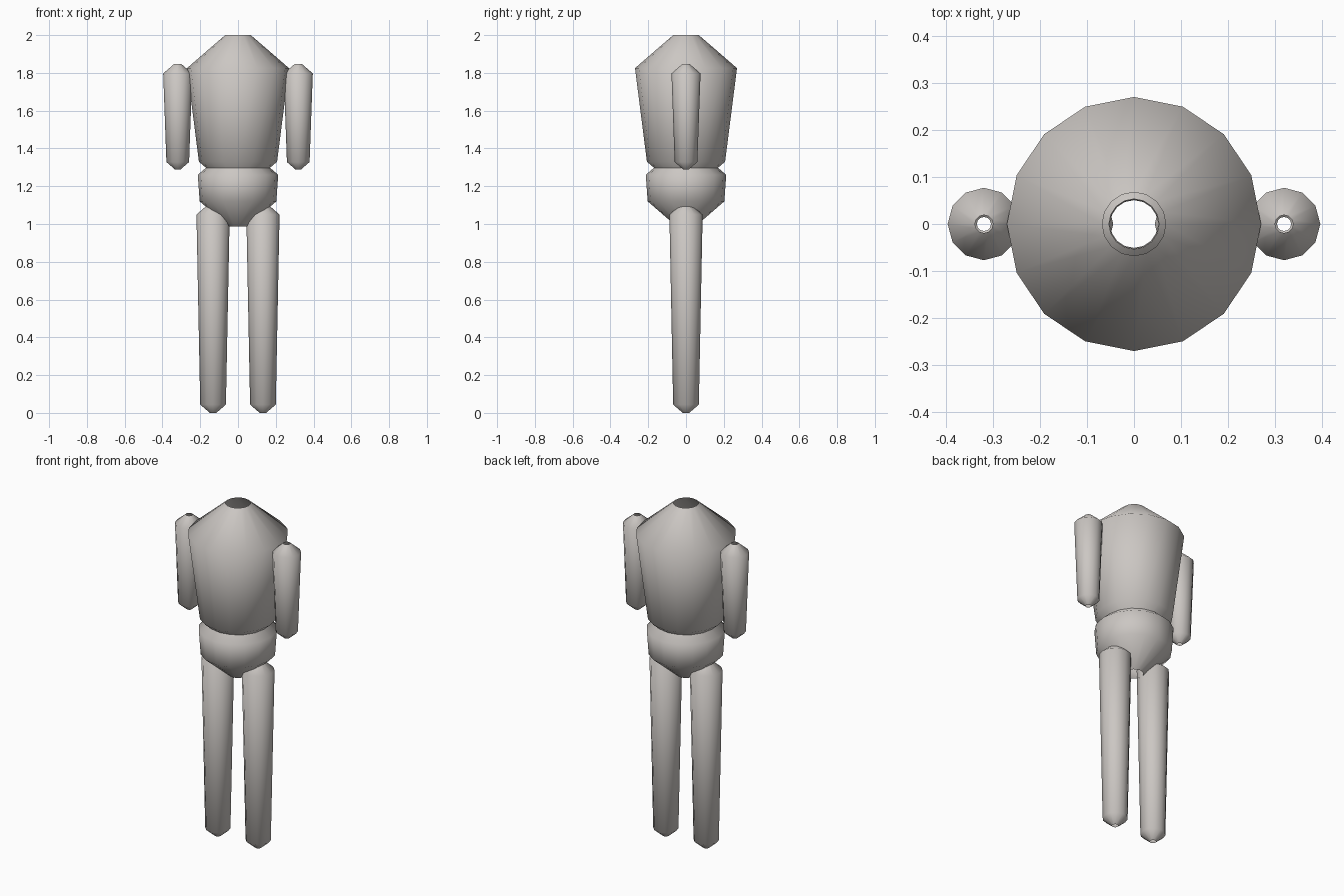
import bpy
import bmesh
from math import cos, sin, tau

cube = bpy.data.objects.get("Cube")
if cube:
    bpy.data.objects.remove(cube, do_unlink=True)

# One warm grey for the whole body
grey = bpy.data.materials.new("warm grey")
grey.use_nodes = True
colour = (0.60, 0.57, 0.545, 1)
grey.diffuse_color = colour
grey.node_tree.nodes["Principled BSDF"].inputs["Base Color"].default_value = colour

CAP_HEIGHT = 0.65   # height of a tapered end, relative to its radius
CAP_HOLE = 0.25     # radius of the open tip, relative to its radius


def limb(name, x, low, high, sides):
    """Hollow tapered tube with open conical ends; low and high are (radius, z)."""
    (r0, z0), (r1, z1) = low, high
    profile = [(r0 * CAP_HOLE, z0 - r0 * CAP_HEIGHT), low, high,
               (r1 * CAP_HOLE, z1 + r1 * CAP_HEIGHT)]
    bm = bmesh.new()
    rings = [[bm.verts.new((r * cos(tau * i / sides), r * sin(tau * i / sides), z))
              for i in range(sides)] for r, z in profile]
    for a, b in zip(rings, rings[1:]):
        for i in range(sides):
            j = (i + 1) % sides
            bm.faces.new((a[i], a[j], b[j], b[i])).smooth = True
    mesh = bpy.data.meshes.new(name)
    bm.to_mesh(mesh)
    bm.free()
    mesh.materials.append(grey)
    obj = bpy.data.objects.new(name, mesh)
    obj.location.x = x
    bpy.context.collection.objects.link(obj)


# Trunk
limb("torso", 0, (0.207, 1.33), (0.27, 1.825), 16)
limb("pelvis", 0, (0.203, 1.12), (0.213, 1.26), 16)

# Arms and legs, mirrored
for side, sign in (("left", 1), ("right", -1)):
    limb(side + "_arm", sign * 0.319, (0.06, 1.328), (0.077, 1.797), 12)
    limb(side + "_leg", sign * 0.132, (0.068, 0.044), (0.088, 1.05), 12)
